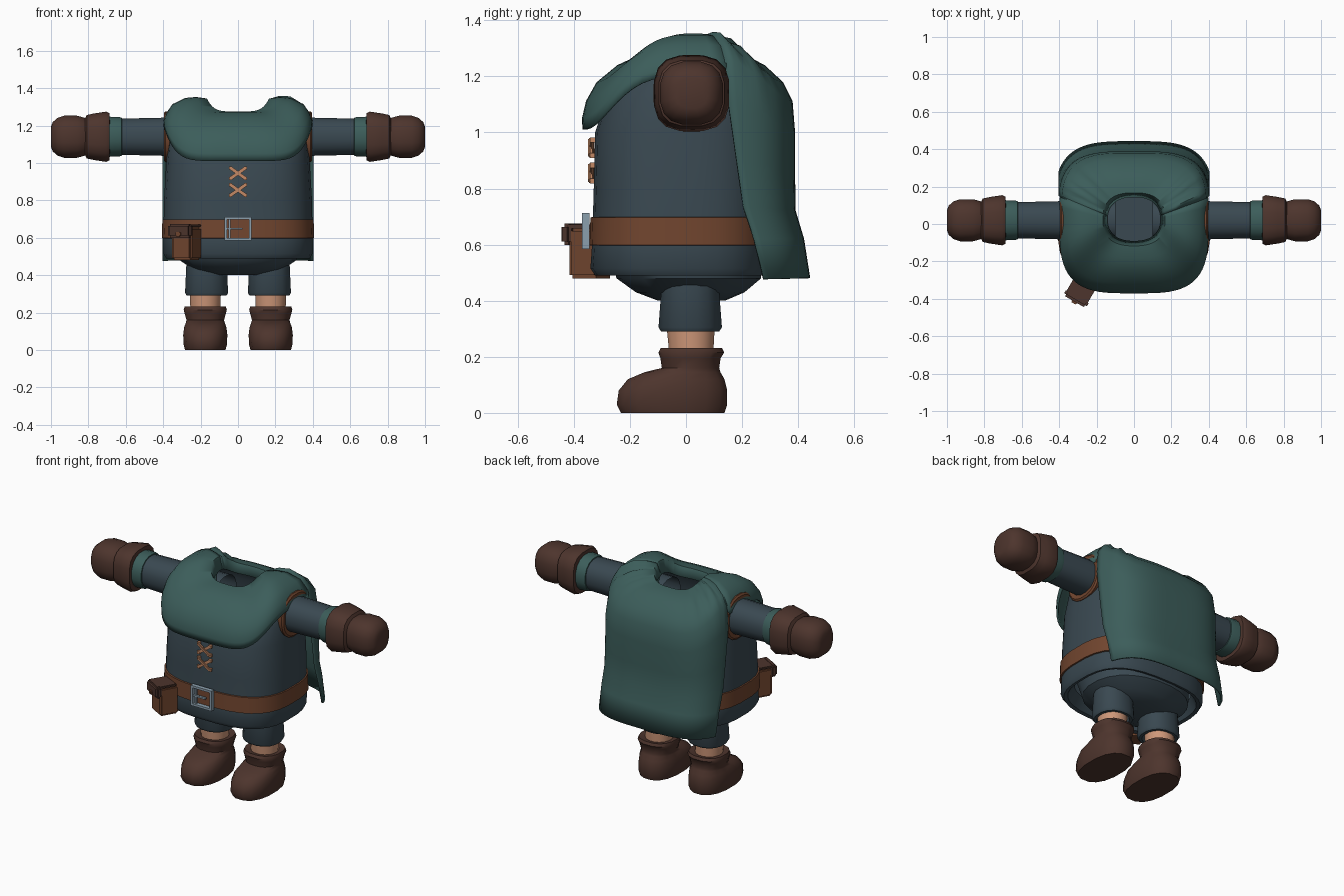
import bpy, bmesh, math
from mathutils import Matrix, Vector

cube = bpy.data.objects.get("Cube")
if cube:
    bpy.data.objects.remove(cube, do_unlink=True)


def material(name, rgb):
    m = bpy.data.materials.new(name)
    m.use_nodes = True
    m.diffuse_color = (*rgb, 1)
    bsdf = next(n for n in m.node_tree.nodes if n.type == 'BSDF_PRINCIPLED')
    bsdf.inputs["Base Color"].default_value = (*rgb, 1)
    return m


SLATE = material("slate cloth", (0.042, 0.066, 0.083))
TEAL = material("teal cloth", (0.045, 0.110, 0.103))
DARK = material("dark leather", (0.075, 0.035, 0.026))
TAN = material("tan leather", (0.165, 0.060, 0.028))
SKIN = material("skin", (0.62, 0.31, 0.19))
LACE = material("lace cord", (0.55, 0.25, 0.13))
STEEL = material("steel", (0.26, 0.35, 0.42))


def finish(bm, name, mat, angle=40):
    bmesh.ops.recalc_face_normals(bm, faces=bm.faces)
    me = bpy.data.meshes.new(name)
    bm.to_mesh(me)
    bm.free()
    me.materials.append(mat)
    me.shade_smooth()
    me.set_sharp_from_angle(angle=math.radians(angle))
    ob = bpy.data.objects.new(name, me)
    bpy.context.scene.collection.objects.link(ob)
    return ob


def power(v, n):
    return math.copysign(abs(v) ** (2 / n), v)


def loft(name, rings, mat, sides=20, n=2.0, cx=0.0, caps=(False, False), matrix=None):
    """Stack rounded rings, each (height, half width, front, back)."""
    bm = bmesh.new()
    loops = []
    for z, a, f, b in rings:
        loop = []
        for i in range(sides):
            t = math.tau * (i + 0.5) / sides
            loop.append(bm.verts.new((cx + a * power(math.cos(t), n),
                                      (f + b) / 2 + (b - f) / 2 * power(math.sin(t), n), z)))
        loops.append(loop)
    for lo, hi in zip(loops, loops[1:]):
        for i in range(sides):
            j = (i + 1) % sides
            bm.faces.new((lo[i], lo[j], hi[j], hi[i]))
    if caps[0]:
        bm.faces.new(loops[0])
    if caps[1]:
        bm.faces.new(loops[-1])
    if matrix:
        bm.transform(matrix)
    return finish(bm, name, mat)


def box(name, centre, size, mat, rot=None, bevel=0.0):
    bm = bmesh.new()
    bmesh.ops.create_cube(bm, size=1)
    bm.transform(Matrix.Diagonal((*size, 1)))
    if bevel:
        bmesh.ops.bevel(bm, geom=list(bm.edges), offset=bevel, segments=2, affect='EDGES')
    bm.transform(Matrix.Translation(centre) @ (rot or Matrix.Identity(4)))
    return finish(bm, name, mat)


# Tunic, with a turned-in hem and open neck
loft("tunic", [(0.56, 0.33, -0.27, 0.25), (0.495, 0.365, -0.305, 0.27), (0.49, 0.385, -0.325, 0.29),
               (0.515, 0.40, -0.342, 0.30), (0.60, 0.40, -0.336, 0.30), (0.80, 0.397, -0.330, 0.30),
               (1.00, 0.385, -0.325, 0.30), (1.12, 0.375, -0.285, 0.28), (1.20, 0.355, -0.22, 0.24),
               (1.24, 0.30, -0.17, 0.20)], SLATE, 32, 2.8)
loft("trouser_seat", [(0.40, 0.14, -0.10, 0.14), (0.43, 0.24, -0.18, 0.21), (0.48, 0.315, -0.25, 0.27),
                      (0.57, 0.335, -0.275, 0.26)], SLATE, 24, 2.2, caps=(True, True))

# Belt, buckle and laces
loft("belt", [(0.595, 0.395, -0.33, 0.295), (0.598, 0.408, -0.345, 0.308), (0.697, 0.406, -0.342, 0.308),
              (0.70, 0.39, -0.325, 0.29)], TAN, 32, 2.8)
for side in (-1, 1):
    box("buckle_post", (side * 0.066, -0.357, 0.648), (0.014, 0.026, 0.128), STEEL)
    box("buckle_rail", (0, -0.357, 0.648 + side * 0.057), (0.132, 0.026, 0.014), STEEL)
box("buckle_prong", (-0.02, -0.358, 0.648), (0.09, 0.014, 0.010), STEEL)
box("buckle_bar", (-0.045, -0.354, 0.648), (0.010, 0.012, 0.10), STEEL)
for z in (0.945, 0.855):
    for side in (-1, 1):
        turn = Matrix.Rotation(side * math.radians(35), 4, 'Y')
        box("lace", (0, -0.338 - 0.004 * side, z), (0.104, 0.016, 0.018), LACE, turn, 0.004)
        for up in (-1, 1):
            box("lace_eyelet", (side * 0.04, -0.332, z + up * 0.028), (0.018, 0.022, 0.018), LACE)

# Belt pouch, angled outward
turn = Matrix.Rotation(math.radians(-30), 4, 'Z')
box("pouch", (-0.275, -0.338, 0.57), (0.125, 0.12, 0.18), TAN, turn, 0.012)
box("pouch_flap", (-0.308, -0.397, 0.637), (0.14, 0.042, 0.075), DARK, turn, 0.012)
box("pouch_lid", (-0.28, -0.348, 0.665), (0.13, 0.11, 0.014), DARK, turn, 0.004)
box("pouch_stud", (-0.32, -0.418, 0.62), (0.03, 0.014, 0.024), TAN, turn, 0.004)


def tube(name, rings, mat, side, sides=16, n=2.0, caps=(False, False)):
    """Loft along the arm from (distance out, radius) pairs."""
    frame = Matrix(((0, 0, side, 0), (0, 1, 0, 0.02), (1, 0, 0, 1.14), (0, 0, 0, 1)))
    loft(name, [(x, r, -r, r) for x, r in rings], mat, sides, n, 0, caps, frame)


def leg_part(name, rings, mat, cx, n=2.0, caps=(False, False)):
    loft(name, rings, mat, 16, n, cx, caps)


for side, word in ((1, "left"), (-1, "right")):
    # Arm, cuff and mitten
    tube(word + "_armhole_trim", [(0.34, 0.13), (0.388, 0.138), (0.396, 0.128), (0.39, 0.10)], TAN, side, 20, 2.3)
    tube(word + "_sleeve", [(0.10, 0.108), (0.38, 0.104), (0.64, 0.098)], SLATE, side, 16, 2.3)
    tube(word + "_sleeve_cuff", [(0.62, 0.095), (0.622, 0.104), (0.635, 0.107), (0.69, 0.109)], TEAL, side, 16, 2.3)
    tube(word + "_glove_cuff", [(0.685, 0.095), (0.688, 0.128), (0.705, 0.136), (0.77, 0.126),
                                (0.808, 0.118), (0.818, 0.098)], DARK, side, 16, 2.9)
    tube(word + "_mitten", [(0.80, 0.09), (0.82, 0.103), (0.86, 0.114), (0.93, 0.114), (0.965, 0.102),
                            (0.99, 0.08), (1.0, 0.055)], DARK, side, 16, 2.6, (False, True))
    # Leg, ankle and boot
    leg_part(word + "_trouser", [(0.33, 0.08, -0.07, 0.10), (0.29, 0.09, -0.075, 0.105),
                                 (0.29, 0.108, -0.09, 0.12), (0.305, 0.117, -0.10, 0.13),
                                 (0.50, 0.108, -0.085, 0.115)], SLATE, side * 0.168, 2.3)
    leg_part(word + "_ankle", [(0.20, 0.08, -0.06, 0.098), (0.34, 0.087, -0.074, 0.106)], SKIN, side * 0.175)
    leg_part(word + "_boot", [(0.0, 0.11, -0.235, 0.14), (0.03, 0.118, -0.25, 0.15), (0.08, 0.12, -0.243, 0.15),
                              (0.12, 0.115, -0.21, 0.14), (0.145, 0.106, -0.15, 0.125),
                              (0.16, 0.102, -0.088, 0.12), (0.195, 0.112, -0.093, 0.125),
                              (0.215, 0.117, -0.10, 0.138), (0.232, 0.112, -0.092, 0.13),
                              (0.225, 0.075, -0.055, 0.095)], DARK, side * 0.175, 2.4, (True, False))

# Cowl and cape share the shoulder rows: (spread, centre height, side height, half width, half depth, trim)
CY = 0.025
SHOULDER = [(-0.10, 1.22, 1.27), (0, 1.27, 1.34), (0.25, 1.263, 1.347), (0.5, 1.235, 1.342),
            (0.8, 1.175, 1.31), (0.95, 1.11, 1.26)]


def drape(name, rows, facing, columns):
    bm = bmesh.new()
    grid = []
    for s, zc, zs, a, b, trim in rows:
        line = []
        for i in range(columns + 1):
            t = math.radians(trim + (180 - 2 * trim) * i / columns)
            c, d = math.cos(t), math.sin(t) * facing
            w = c ** 4
            neck = Vector((0.17 * power(c, 2.5), CY + 0.145 * power(d, 2.5)))
            rim = Vector((a * power(c, 3.5), CY + b * power(d, 3.5)))
            p = neck.lerp(rim, s)
            # Gathered folds over the back of the shoulders
            fold = 0.02 * w * math.sin(i * math.pi / 2) * max(0, s * (1 - s)) * 4 if facing > 0 else 0
            line.append(bm.verts.new((p.x, p.y, zc + (zs - zc) * w + fold)))
        grid.append(line)
    for lo, hi in zip(grid, grid[1:]):
        for i in range(columns):
            bm.faces.new((lo[i], lo[i + 1], hi[i + 1], hi[i]))
    ob = finish(bm, name, TEAL, 60)
    mod = ob.modifiers.new("thickness", 'SOLIDIFY')
    mod.thickness = 0.012
    mod.offset = 0
    return ob


cowl = [(*row, 0.392, 0.388, -8) for row in SHOULDER]
cowl += [(1, 1.05, 1.225, 0.393, 0.390, -7), (1, 1.01, 1.20, 0.393, 0.388, -6)]
drape("cowl", cowl, -1, 36)

cape = [(*row, 0.395, 0.36, 8) for row in SHOULDER]
cape += [(1, 1.0, 1.12, 0.40, 0.358, 9), (1, 0.85, 0.92, 0.404, 0.358, 13), (1, 0.72, 0.74, 0.408, 0.36, 17),
         (1, 0.62, 0.62, 0.414, 0.39, 21), (1, 0.48, 0.475, 0.422, 0.412, 25)]
drape("cape", cape, 1, 36)
